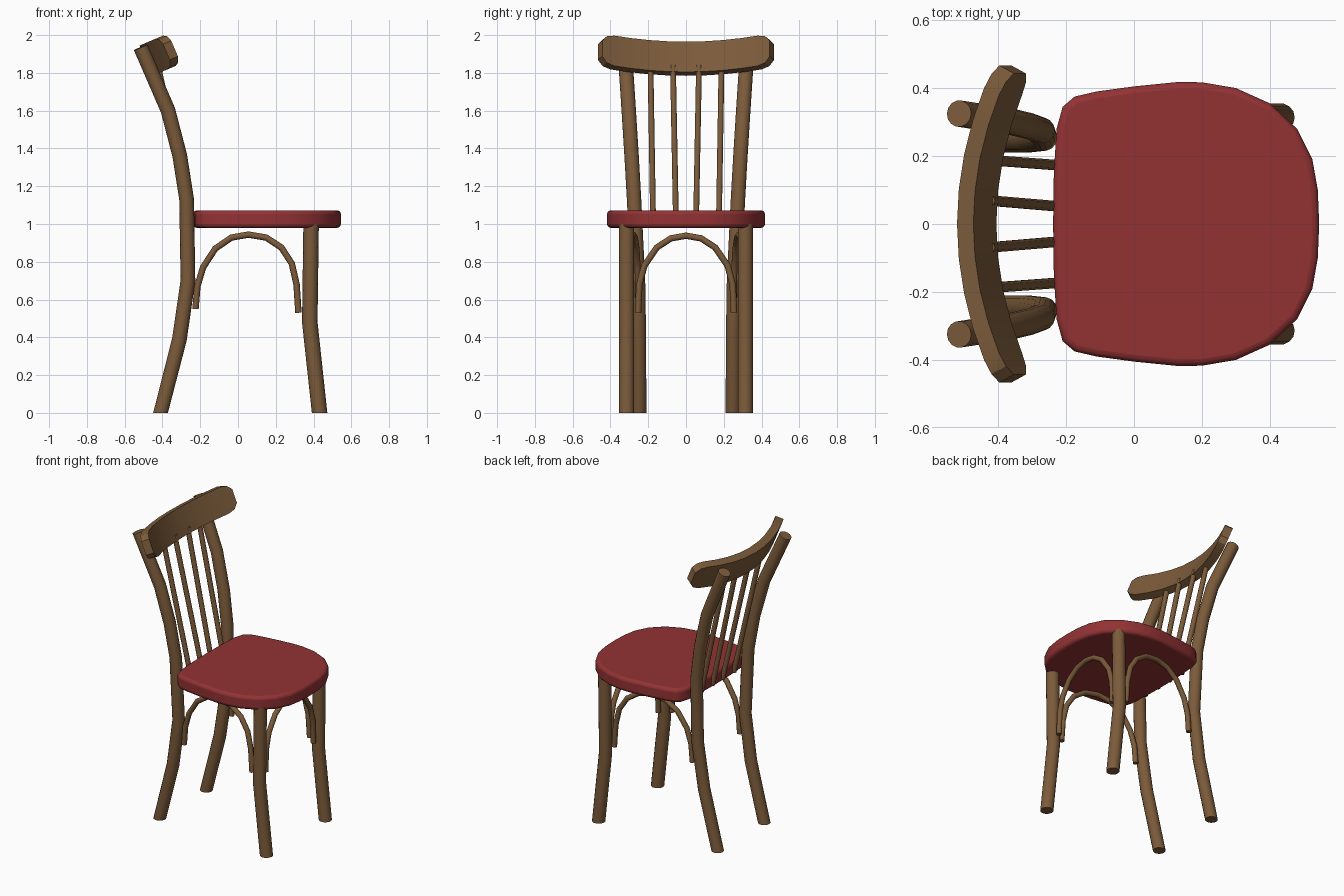
import bpy, bmesh, math
from mathutils import Vector

if "Cube" in bpy.data.objects:
    bpy.data.objects.remove(bpy.data.objects["Cube"])


def material(name, rgb):
    m = bpy.data.materials.new(name)
    m.diffuse_color = (*rgb, 1)
    m.use_nodes = True
    m.node_tree.nodes["Principled BSDF"].inputs["Base Color"].default_value = m.diffuse_color
    return m


WOOD = material("wood", (0.20, 0.105, 0.043))
RED = material("upholstery", (0.29, 0.032, 0.034))


def finish(name, bm, mat, angle=40):
    bmesh.ops.recalc_face_normals(bm, faces=bm.faces)
    me = bpy.data.meshes.new(name)
    bm.to_mesh(me)
    bm.free()
    me.shade_smooth()
    me.set_sharp_from_angle(angle=math.radians(angle))
    me.materials.append(mat)
    ob = bpy.data.objects.new(name, me)
    bpy.context.collection.objects.link(ob)
    return ob


def loft(bm, rings):
    # skin a list of closed rings and cap both ends
    rings = [[bm.verts.new(p) for p in ring] for ring in rings]
    n = len(rings[0])
    for a, b in zip(rings, rings[1:]):
        for i in range(n):
            j = (i + 1) % n
            bm.faces.new((a[i], a[j], b[j], b[i]))
    bm.faces.new(rings[0][::-1])
    bm.faces.new(rings[-1])


def tube(name, pts, r, ref=(0, 1, 0), sides=14, flat_start=False):
    pts = [Vector(p) for p in pts]
    rings = []
    for i, p in enumerate(pts):
        t = (pts[min(i + 1, len(pts) - 1)] - pts[max(i - 1, 0)]).normalized()
        if flat_start and i == 0:
            t = Vector((0, 0, 1))
        u = t.cross(Vector(ref)).normalized()
        v = t.cross(u)
        angles = [math.tau * k / sides for k in range(sides)]
        rings.append([p + r * (u * math.cos(a) + v * math.sin(a)) for a in angles])
    bm = bmesh.new()
    loft(bm, rings)
    return finish(name, bm, WOOD)


# Seat: mirrored outline, extruded, with rounded rims
half = [(0.545, 0), (0.541, 0.10), (0.525, 0.19), (0.48, 0.28), (0.40, 0.355),
        (0.30, 0.40), (0.20, 0.417), (0.13, 0.418), (0, 0.405), (-0.11, 0.39),
        (-0.175, 0.375), (-0.21, 0.345), (-0.228, 0.28), (-0.236, 0.15), (-0.238, 0)]
outline = half + [(x, -y) for x, y in half[-2:0:-1]]
bm = bmesh.new()
loft(bm, [[(x, y, z) for x, y in outline] for z in (0.98, 1.072)])
seat = finish("seat", bm, RED, 70)
bev = seat.modifiers.new("rounded_rim", "BEVEL")
bev.width, bev.segments, bev.angle_limit = 0.02, 3, math.radians(60)

# Legs and side arches on both sides
back_leg = [(-0.41, 0.248, 0), (-0.31, 0.249, 0.39), (-0.265, 0.254, 0.70),
            (-0.272, 0.275, 1.13), (-0.308, 0.288, 1.36), (-0.37, 0.303, 1.60),
            (-0.515, 0.325, 1.935)]
front_leg = [(0.432, 0.314, 0), (0.38, 0.314, 0.48), (0.387, 0.314, 1.0)]
side_arch = [(-0.225, 0.55), (-0.215, 0.67), (-0.185, 0.77), (-0.12, 0.87),
             (-0.035, 0.928), (0.055, 0.944), (0.15, 0.928), (0.23, 0.875),
             (0.285, 0.79), (0.31, 0.68), (0.32, 0.53)]
for s, side in ((1, "left"), (-1, "right")):
    tube(f"back_leg_{side}", [(x, s * y, z) for x, y, z in back_leg], 0.039, flat_start=True)
    tube(f"front_leg_{side}", [(x, s * y, z) for x, y, z in front_leg], 0.041, flat_start=True)
    tube(f"side_arch_{side}",
         [(x, s * (0.252 + 0.055 * (x + 0.225) / 0.545), z) for x, z in side_arch],
         0.017, sides=10)

# Arch between the front legs
arch = [(0.254, 0.53), (0.247, 0.68), (0.22, 0.78), (0.155, 0.875), (0.08, 0.924)]
arch = [(-y, z) for y, z in arch] + [(0, 0.938)] + arch[::-1]
tube("front_arch", [(0.385, y, z) for y, z in arch], 0.017, ref=(1, 0, 0), sides=10)

# Back spindles
for s in (1, -1):
    for i, (y0, y1) in enumerate(((0.053, 0.069), (0.174, 0.188))):
        tube(f"spindle_{i}_{'left' if s > 0 else 'right'}",
             [(-0.236, s * y0, 1.0), (-0.425, s * y1, 1.84)], 0.016, sides=10)

# Crest rail: tilted slab bowed forward, corners cut at the ends
up, fwd = Vector((-0.39, 0, 0.92)), Vector((0.92, 0, 0.39))
centre = Vector((-0.463, 0, 1.875))
stations = [(0, 0.087), (0.10, 0.087), (0.20, 0.087), (0.30, 0.087), (0.39, 0.087),
            (0.43, 0.076), (0.455, 0.045)]
stations = [(-y, h) for y, h in stations[:0:-1]] + stations
rings = []
for y, h in stations:
    bow, slope = 0.555 * y * y, 1.11 * y
    side = (fwd - Vector((0, slope, 0))).normalized() * 0.026
    p = centre + fwd * bow + Vector((0, y, 0))
    rings.append([p + side * a + up * h * b
                  for a, b in ((1, 1), (-1, 1), (-1, -1), (1, -1))])
bm = bmesh.new()
loft(bm, rings)
finish("crest_rail", bm, WOOD, 30)
